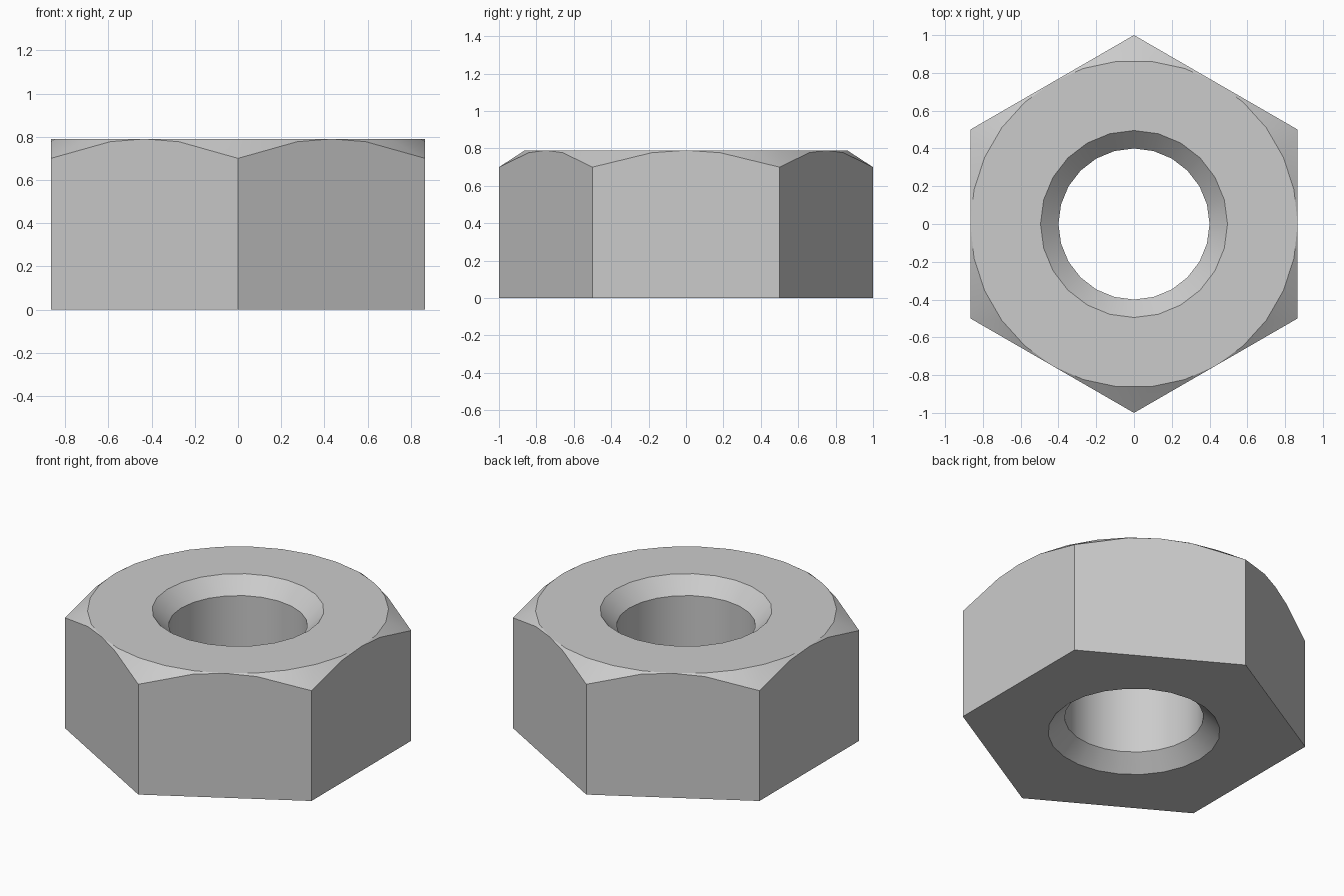
import bpy, bmesh
from math import radians, sin, cos, tan

cube = bpy.data.objects.get("Cube")
if cube:
    bpy.data.objects.remove(cube, do_unlink=True)

HEIGHT, CORNER_Z = 0.79, 0.70
APOTHEM = cos(radians(30))
BORE, MOUTH, SINK = 0.40, 0.495, 0.095
SLOPE = (HEIGHT - CORNER_Z) / (1 - APOTHEM)

bm = bmesh.new()


def point(radius, degrees, z):
    a = radians(degrees)
    return bm.verts.new((radius * cos(a), radius * sin(a), z))


def ring(radius, z, count, start=0):
    return [point(radius, start + 360 * i / count, z) for i in range(count)]


def rim_edges(loop):
    edges = []
    for a, b in zip(loop, loop[1:] + loop[:1]):
        edges.append(bm.edges.get((a, b)) or bm.edges.new((a, b)))
    return edges


def outline(degrees, offset):
    # Point where the conical chamfer meets a flat side
    r = APOTHEM / cos(radians(offset))
    return point(r, degrees, HEIGHT - SLOPE * (r - APOTHEM))


# Hexagon base, chamfer corners and the round rim of the top face
base = ring(1, 0, 6, 30)
corners = ring(1, CORNER_Z, 6, 30)
rim = ring(APOTHEM, HEIGHT, 30)

# Six flat sides, each with an arched top edge
for i in range(6):
    before, after = corners[i - 1], corners[i]
    low = outline(60 * i - 12, 12)
    high = outline(60 * i + 12, 12)
    r = [rim[(5 * i + k) % 30] for k in range(-2, 4)]
    bm.faces.new((base[i - 1], base[i], after, high, r[2], low, before))
    # Chamfer facets around this side
    bm.faces.new((r[2], r[1], low))
    bm.faces.new((r[2], high, r[3]))
    bm.faces.new((low, r[1], r[0], before))
    bm.faces.new((high, after, r[4], r[3]))
    bm.faces.new((after, r[5], r[4]))

# Bore with a countersink at each end
levels = [(MOUTH, 0), (BORE, SINK), (BORE, HEIGHT - SINK), (MOUTH, HEIGHT)]
hole = [ring(radius, z, 24) for radius, z in levels]
for lower, upper in zip(hole, hole[1:]):
    for i in range(24):
        bm.faces.new((lower[i - 1], lower[i], upper[i], upper[i - 1]))

# Flat top and bottom around the hole
for outer, inner in ((rim, hole[-1]), (base, hole[0])):
    bmesh.ops.triangle_fill(bm, use_beauty=True,
                            edges=rim_edges(outer) + rim_edges(inner))
bmesh.ops.recalc_face_normals(bm, faces=bm.faces[:])

mesh = bpy.data.meshes.new("hex_nut")
bm.to_mesh(mesh)
bm.free()
nut = bpy.data.objects.new("hex_nut", mesh)
bpy.context.collection.objects.link(nut)

# Plain grey metal
steel = bpy.data.materials.new("grey_steel")
steel.use_nodes = True
steel.diffuse_color = (0.6, 0.6, 0.6, 1)
steel.node_tree.nodes["Principled BSDF"].inputs["Base Color"].default_value = (0.6, 0.6, 0.6, 1)
mesh.materials.append(steel)

bpy.ops.object.select_all(action="DESELECT")
nut.select_set(True)
bpy.context.view_layer.objects.active = nut
bpy.ops.object.shade_smooth_by_angle(angle=radians(25))
